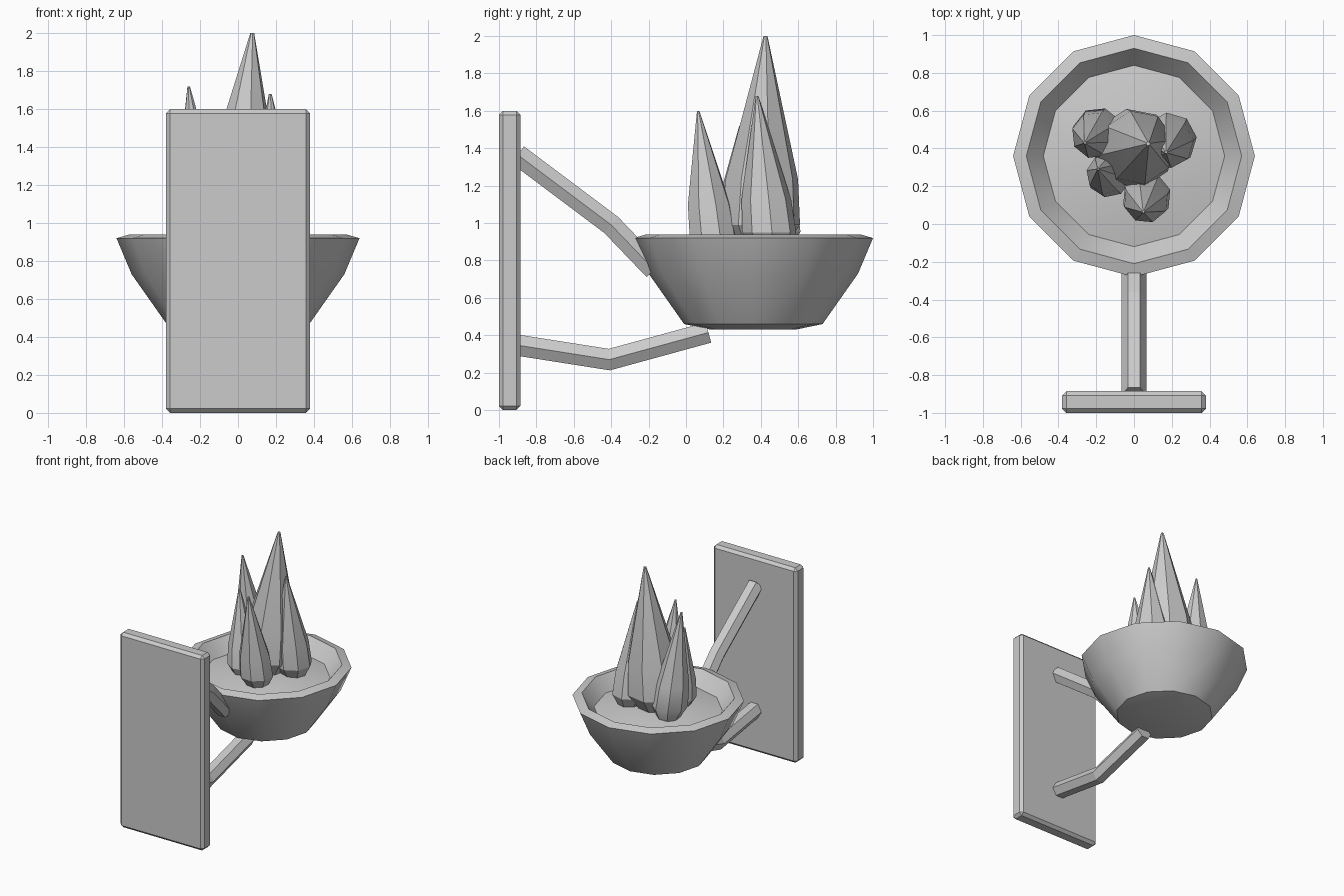
import bpy, bmesh, math
from mathutils import Vector

if "Cube" in bpy.data.objects:
    bpy.data.objects.remove(bpy.data.objects["Cube"])


def loft(name, rings, smooth=None):
    """Skin a list of equal-length point rings and cap both ends."""
    bm = bmesh.new()
    vr = [[bm.verts.new(p) for p in ring] for ring in rings]
    n = len(vr[0])
    for a, b in zip(vr, vr[1:]):
        for i in range(n):
            j = (i + 1) % n
            bm.faces.new((a[i], a[j], b[j], b[i]))
    bm.faces.new(vr[0][::-1])
    bm.faces.new(vr[-1])
    bmesh.ops.recalc_face_normals(bm, faces=bm.faces)
    me = bpy.data.meshes.new(name)
    bm.to_mesh(me)
    bm.free()
    if smooth:
        me.shade_smooth()
        me.set_sharp_from_angle(angle=math.radians(smooth))
    ob = bpy.data.objects.new(name, me)
    bpy.context.collection.objects.link(ob)
    return ob


def circle(cx, cy, z, r, n, turn=0.0):
    return [(cx + r * math.cos(turn + math.tau * i / n),
             cy + r * math.sin(turn + math.tau * i / n), z) for i in range(n)]


def arm(name, path, r=0.065):
    """Hexagonal bar along a (y, z) path with mitred bends."""
    pts = [Vector(p) for p in path]
    dirs = [(b - a).normalized() for a, b in zip(pts, pts[1:])]
    rings = []
    for i, p in enumerate(pts):
        d0, d1 = dirs[max(i - 1, 0)], dirs[min(i, len(dirs) - 1)]
        t = (d0 + d1).normalized()
        nrm = Vector((-t.y, t.x)) / t.dot(d0)
        ring = []
        for k in range(6):
            a = math.tau * k / 6
            q = p + nrm * (r * math.sin(a))
            ring.append((r * math.cos(a), q.x, q.y))
        rings.append(ring)
    return loft(name, rings)


def flame(name, base, tip, r, turn=0.0, z0=0.84):
    """Leaning eight-sided flame tongue: narrow foot, belly, sharp tip."""
    rings = []
    for t, k in ((0, 0.55), (0.13, 1.0), (0.34, 0.92), (1, 0.05)):
        cx = base[0] + (tip[0] - base[0]) * t
        cy = base[1] + (tip[1] - base[1]) * t
        rings.append(circle(cx, cy, z0 + (tip[2] - z0) * t, r * k, 8, turn))
    return loft(name, rings, 30)


# Wall plate
bpy.ops.mesh.primitive_cube_add(size=1, location=(0, -0.9425, 0.8))
plate = bpy.context.object
plate.name = "wall_plate"
plate.scale = (0.76, 0.115, 1.6)
bpy.ops.object.transform_apply(location=False, rotation=False, scale=True)
bev = plate.modifiers.new("bevel", 'BEVEL')
bev.width = 0.022
bev.segments = 1

# Support arms
arm("upper_arm", [(-0.9, 1.365), (-0.4, 0.99), (-0.17, 0.75)])
arm("lower_arm", [(-0.9, 0.347), (-0.41, 0.27), (0.12, 0.415)])

# Bowl with its rim
BY = 0.36
bowl = [(0.225, 0.43), (0.37, 0.46), (0.56, 0.73), (0.64, 0.92),
        (0.57, 0.94), (0.48, 0.83)]
loft("bowl", [circle(0, BY, z, r, 12) for r, z in bowl], 32)

# Fuel bed inside the bowl
bed = [(0.48, 0.83), (0.3, 0.865), (0.1, 0.88)]
loft("fuel_bed", [circle(0, BY, z, r, 12) for r, z in bed], 32)

# Flames
flame("flame_main", (-0.01, 0.395), (0.075, 0.425, 2.0), 0.215, 0.2)
flame("flame_left", (-0.18, 0.49), (-0.26, 0.43, 1.72), 0.135, 0.5)
flame("flame_right", (0.19, 0.455), (0.17, 0.38, 1.68), 0.145, 0.1)
flame("flame_front", (0.07, 0.155), (0.05, 0.065, 1.6), 0.13, 0.3)
flame("flame_front_left", (-0.125, 0.25), (-0.19, 0.29, 1.52), 0.115, 0.6)
